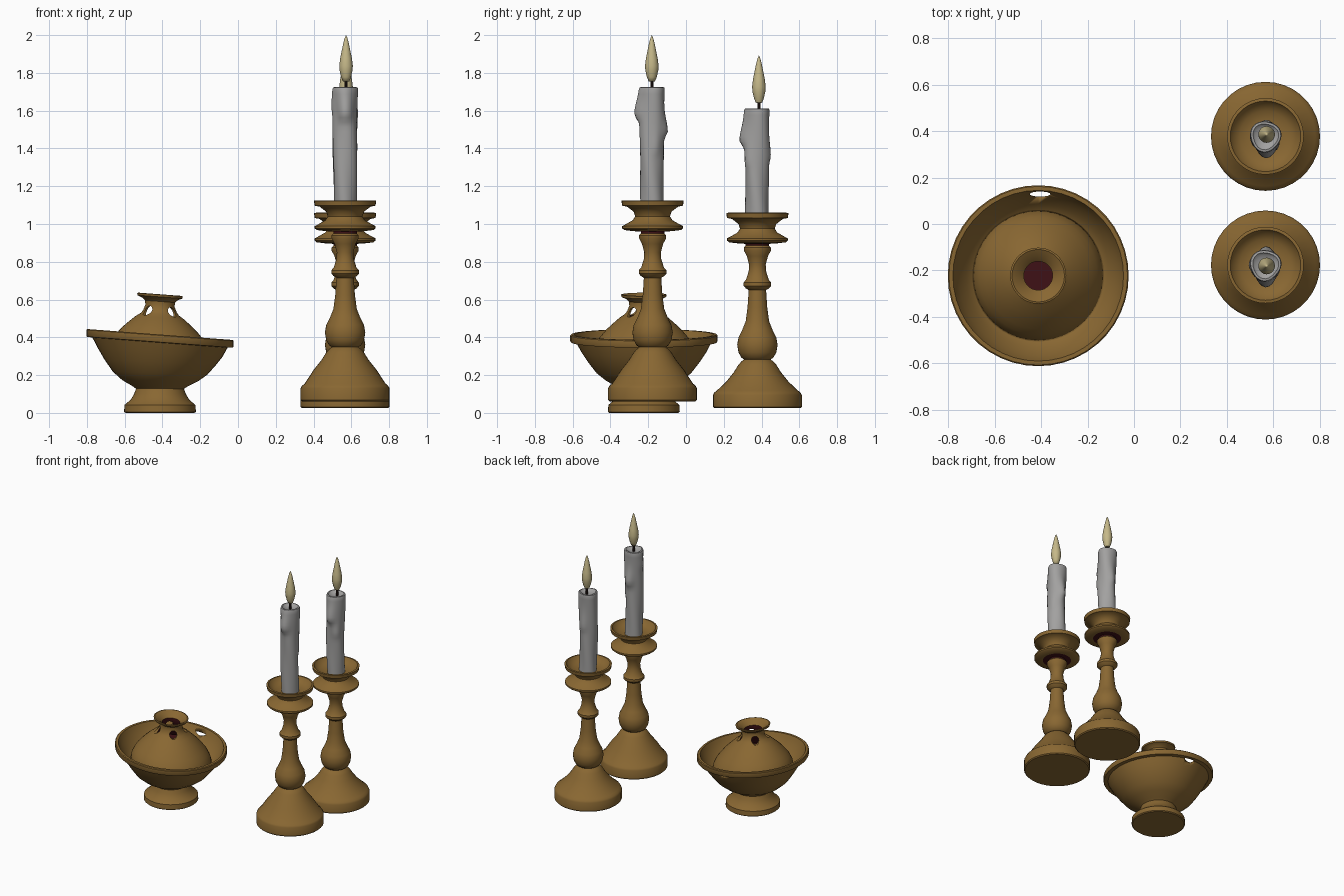
import bpy, bmesh, math
from mathutils import Matrix, Vector

if "Cube" in bpy.data.objects:
    bpy.data.objects.remove(bpy.data.objects["Cube"])


def material(name, rgb):
    m = bpy.data.materials.new(name)
    m.diffuse_color = (*rgb, 1)
    m.use_nodes = True
    m.node_tree.nodes["Principled BSDF"].inputs["Base Color"].default_value = m.diffuse_color
    return m


BRASS = material("aged brass", (0.25, 0.136, 0.032))
WAX = material("grey wax", (0.36, 0.355, 0.35))
FLAME = material("pale flame", (0.56, 0.48, 0.25))
WICK = material("dark wick", (0.02, 0.01, 0.008))
RED = material("dark red", (0.05, 0.006, 0.008))


def lathe(name, profile, loc, mats, segs=36, warp=None, rule=None, angle=35):
    """Spin (radius, z) points about z; warp moves points, rule picks material by profile segment."""
    bm = bmesh.new()
    rings = []
    for r, z in profile:
        ring = []
        for i in range(1 if r == 0 else segs):
            t = 2 * math.pi * i / segs
            p = Vector((r * math.cos(t), r * math.sin(t), z))
            ring.append(bm.verts.new(warp(p, t) if warp else p))
        rings.append(ring)
    for k, (a, b) in enumerate(zip(rings, rings[1:])):
        for i in range(segs):
            j = (i + 1) % segs
            if len(a) == 1:
                vs = (a[0], b[j], b[i])
            elif len(b) == 1:
                vs = (a[i], a[j], b[0])
            else:
                vs = (a[i], a[j], b[j], b[i])
            f = bm.faces.new(vs)
            f.material_index = rule(k) if rule else 0
    bmesh.ops.recalc_face_normals(bm, faces=bm.faces)
    me = bpy.data.meshes.new(name)
    bm.to_mesh(me)
    bm.free()
    ob = bpy.data.objects.new(name, me)
    ob.location = loc
    for m in mats:
        me.materials.append(m)
    bpy.context.collection.objects.link(ob)
    activate(ob)
    bpy.ops.object.shade_smooth_by_angle(angle=math.radians(angle))
    return ob


def activate(ob):
    bpy.ops.object.select_all(action='DESELECT')
    ob.select_set(True)
    bpy.context.view_layer.objects.active = ob


def cut(ob, cutter):
    cutter.hide_render = True
    mod = ob.modifiers.new("cut", 'BOOLEAN')
    mod.operation, mod.object, mod.solver = 'DIFFERENCE', cutter, 'EXACT'
    activate(ob)
    bpy.ops.object.modifier_apply(modifier=mod.name)
    bpy.data.objects.remove(cutter)


# ---- candlesticks with candles ----
STICK = [(0, .025), (.228, .025), (.235, .032), (.235, .095), (.228, .108), (.215, .118),
         (.165, .165), (.125, .215), (.10, .255), (.085, .272), (.07, .283),
         (.085, .293), (.10, .32), (.107, .36), (.10, .40), (.08, .44), (.062, .485),
         (.052, .56), (.046, .65), (.062, .66), (.073, .672), (.073, .69), (.06, .705),
         (.046, .75), (.044, .785), (.056, .83), (.072, .86), (.072, .875), (.062, .885),
         (.062, .895), (.10, .897), (.15, .903), (.161, .912), (.161, .924), (.145, .932),
         (.105, .955), (.092, .975), (.10, 1.0), (.135, 1.027), (.161, 1.032),
         (.165, 1.058), (.152, 1.06), (.14, 1.04), (.11, 1.02), (.07, 1.012), (0, 1.012)]


def candlestick(label, y, lift_base, lift_top, top, flame_top, drips, bend):
    loc = (.567, y, 0)
    pts = [(r, z + (lift_base if z < .15 else lift_top)) for r, z in STICK]
    lathe("candlestick_" + label, pts, loc, [BRASS, RED],
          rule=lambda k: 1 if k in (28, 29) else 0)
    z0 = 1.0 + lift_top

    # wax body with gaussian drips: angle, height, size, width
    def wobble(p, t):
        r = math.hypot(p.x, p.y)
        u = (p.z - z0) / (top - z0)
        if r > .05:
            grow = .003 * math.sin(3 * t + 7 * u)
            for a, h, s, w in drips:
                d = (t - a + math.pi) % (2 * math.pi) - math.pi
                dz = p.z - h
                grow += s * math.exp(-(d / w) ** 2 - (dz / (.09 if dz > 0 else .03)) ** 2)
            p.x *= (r + grow) / r
            p.y *= (r + grow) / r
        p.y += bend * math.sin(math.pi * u)
        return p

    n = 26
    body = [(0, z0)] + [(.061 + .006 * (i / n) ** 2, z0 + (top - .012 - z0) * i / n)
                        for i in range(n + 1)]
    body += [(.064, top - .002), (.055, top), (.045, top - .012), (0, top - .02)]
    lathe("candle_" + label, body, loc, [WAX], 32, wobble, angle=50)
    # wick and flame
    fl = (loc[0] + .005, y - .004 if y < 0 else y + .008, 0)
    lathe("wick_" + label, [(0, top - .03), (.009, top - .03), (.008, top + .05), (0, top + .05)],
          fl, [WICK], 10)
    b = top + .028
    h = flame_top - b
    shape = [(0, 0), (.017, .01), (.026, .1), (.034, .24), (.036, .34), (.031, .5),
             (.023, .66), (.015, .82), (.007, .94), (0, 1)]
    lathe("flame_" + label, [(r, b + h * u) for r, u in shape], fl, [FLAME], 20, angle=60)


S = math.pi / 2
candlestick("front", -.177, .036, .065, 1.725, 2.0,
            [(-S, 1.58, .026, .5), (S, 1.49, .022, .45), (.4, 1.4, .008, .4),
             (math.pi, 1.62, .006, .4)], -.006)
candlestick("back", .378, 0, 0, 1.612, 1.893,
            [(-S, 1.44, .026, .5), (S, 1.36, .010, .4), (-.9, 1.33, .008, .4)], -.004)

# ---- incense bowl: level foot, tilted upper part ----
CENTRE = (-.413, -.223, 0)


def tilt(p, t):
    w = min(1, max(0, (p.z - .12) / .2))
    p.z -= .075 * w * p.x
    return p


bowl = lathe("incense_bowl",
             [(0, 0), (.183, 0), (.19, .006), (.188, .042), (.178, .05), (.155, .07), (.137, .10),
              (.127, .128), (.145, .14), (.20, .17), (.25, .21), (.295, .268), (.33, .32),
              (.358, .372), (.386, .374), (.39, .38), (.39, .41), (.385, .415), (.368, .415),
              (.36, .395), (.345, .365), (.31, .315), (.27, .28), (.18, .25), (0, .24)],
             CENTRE, [BRASS], 44, tilt)

# gap worn through the back wall of the bowl
gap = lathe("gap_cutter", [(0, .2), (1, .2), (1, .45), (0, .45)],
            (CENTRE[0] + .008, CENTRE[1] + .352, 0), [BRASS], 16,
            lambda p, t: Vector((p.x * .045, p.y * .011, p.z)))
cut(bowl, gap)

# domed lid with an open flared knob, dark red inside
lid = lathe("bowl_lid",
            [(.285, .29), (.275, .335), (.255, .375), (.23, .405), (.20, .44), (.17, .468),
             (.13, .503), (.10, .523), (.088, .54), (.077, .568), (.08, .59), (.095, .604),
             (.118, .614), (.121, .626), (.113, .628), (.085, .612), (.062, .59),
             (.062, .57), (.076, .535), (.09, .515), (.125, .488), (.19, .43), (.245, .37),
             (.27, .29), (.285, .29)],
            CENTRE, [BRASS, RED], 44, tilt, lambda k: 1 if k >= 16 else 0)

# four vent holes on the diagonals of the neck
for i in range(4):
    a = math.pi / 4 + i * S
    bm = bmesh.new()
    d = Vector((math.cos(a), math.sin(a), 0))
    pos = Vector(CENTRE) + d * .095 + Vector((0, 0, .537 - .075 * d.x * .08))
    bmesh.ops.create_cone(bm, cap_ends=True, segments=16, radius1=.026, radius2=.026, depth=.10,
                          matrix=Matrix.Translation(pos) @ Matrix.Rotation(a, 4, 'Z')
                          @ Matrix.Rotation(S, 4, 'Y'))
    me = bpy.data.meshes.new("vent_cutter")
    bm.to_mesh(me)
    bm.free()
    me.materials.append(BRASS)
    vent = bpy.data.objects.new("vent_cutter", me)
    bpy.context.collection.objects.link(vent)
    cut(lid, vent)

# dark bed seen through the knob
lathe("ember_bed", [(0, .38), (.21, .38), (.21, .39), (0, .39)], CENTRE, [RED], 36, tilt)
